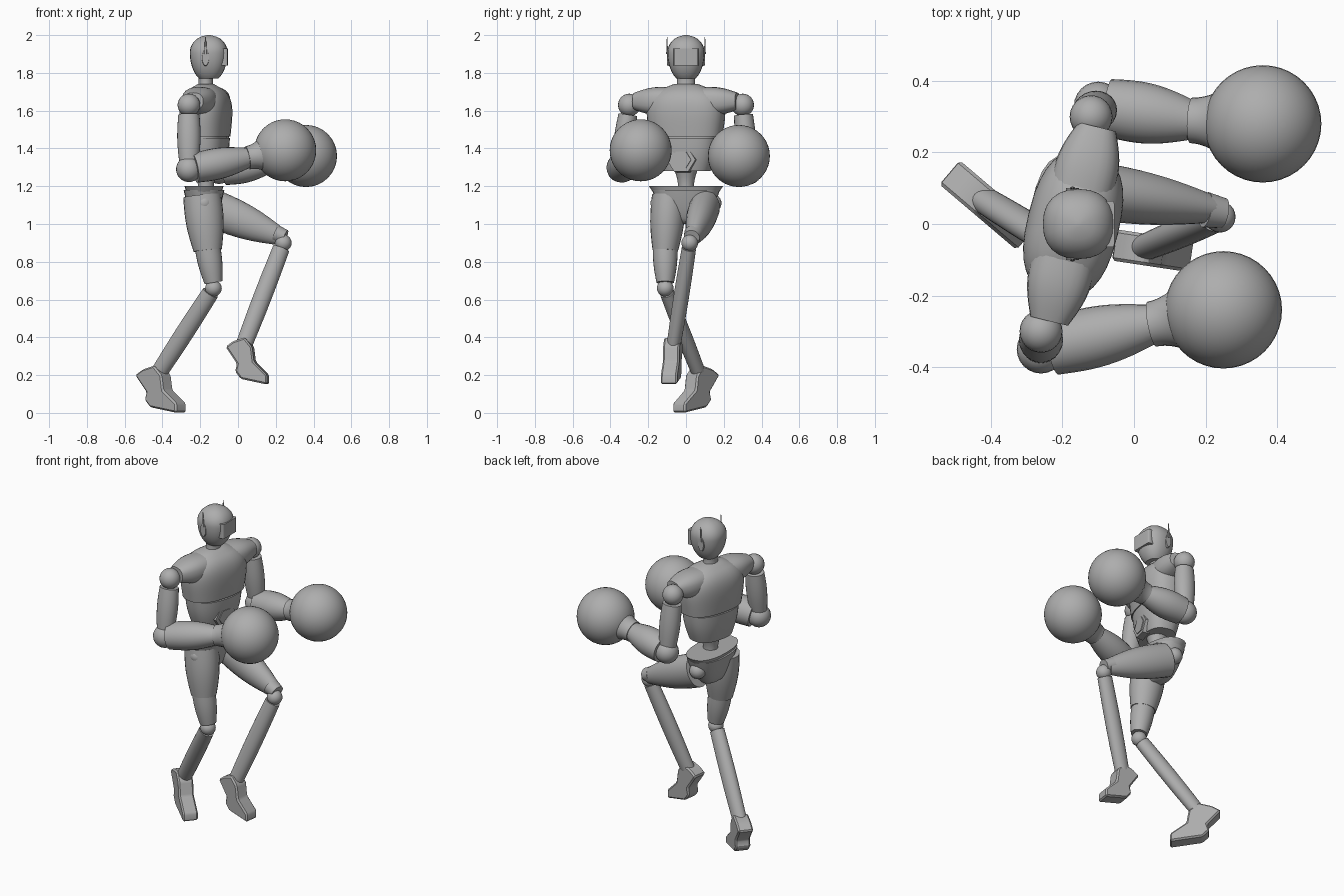
import bpy, bmesh, math
from mathutils import Vector

if "Cube" in bpy.data.objects:
    bpy.data.objects.remove(bpy.data.objects["Cube"])

grey = bpy.data.materials.new("plain grey")
grey.use_nodes = True
grey.diffuse_color = (0.42, 0.42, 0.42, 1)
grey.node_tree.nodes["Principled BSDF"].inputs["Base Color"].default_value = grey.diffuse_color

X, Y, Z = Vector((1, 0, 0)), Vector((0, 1, 0)), Vector((0, 0, 1))
SPINE = X * -0.17
# The chest is turned to its own right
ACROSS = Vector((0.24, 0.97, 0))
FORWARD = ACROSS.cross(Z)
SIDES = (("left", 1), ("right", -1))


def finish(name, bm, angle=40):
    bmesh.ops.recalc_face_normals(bm, faces=bm.faces)
    mesh = bpy.data.meshes.new(name)
    bm.to_mesh(mesh)
    bm.free()
    mesh.materials.append(grey)
    ob = bpy.data.objects.new(name, mesh)
    bpy.context.collection.objects.link(ob)
    bpy.ops.object.select_all(action="DESELECT")
    ob.select_set(True)
    bpy.context.view_layer.objects.active = ob
    bpy.ops.object.shade_smooth_by_angle(angle=math.radians(angle))


def taper(tip, bulge=0.0):
    return lambda t: 1 + (tip - 1) * t + bulge * math.sin(math.pi * t)


def signed_power(value, power):
    return math.copysign(abs(value) ** (2 / power), value)


def loft(name, start, end, width, depth, shape=taper(1), hint=Y, power=2.0, sides=24, rings=12):
    """Rounded tube from start to end, its thickness following shape(t)."""
    start, end = Vector(start), Vector(end)
    axis = (end - start).normalized()
    u = (hint - axis * hint.dot(axis)).normalized()
    v = axis.cross(u)
    bm = bmesh.new()
    loops = []
    for i in range(rings + 1):
        t = i / rings
        centre, size = start.lerp(end, t), shape(t)
        loop = []
        for k in range(sides):
            angle = math.tau * k / sides
            a = signed_power(math.cos(angle), power) * width * size
            b = signed_power(math.sin(angle), power) * depth * size
            loop.append(bm.verts.new(centre + u * a + v * b))
        loops.append(loop)
    for low, high in zip(loops, loops[1:]):
        for k in range(sides):
            j = (k + 1) % sides
            bm.faces.new((low[k], low[j], high[j], high[k]))
    bm.faces.new(loops[0])
    bm.faces.new(loops[-1])
    finish(name, bm)


def ball(name, centre, radius, segments=24):
    bm = bmesh.new()
    bmesh.ops.create_uvsphere(bm, u_segments=segments, v_segments=segments // 2, radius=radius)
    bmesh.ops.translate(bm, verts=bm.verts, vec=centre)
    finish(name, bm)


# Side outline of a foot about its ankle: forward, up
FOOT = [(-0.08, 0.02), (-0.02, -0.07), (-0.03, -0.11), (0, -0.15), (0.14, -0.18),
        (0.14, -0.13), (0.07, -0.06), (0.06, 0.02), (0.02, 0.07), (-0.04, 0.05)]


def foot(name, ankle, slope, half=0.044):
    along = X + Y * slope
    across = Z.cross(along).normalized() * half
    bm = bmesh.new()
    walls = [[bm.verts.new(ankle + along * f + Z * h + across * s) for f, h in FOOT]
             for s in (-1, 1)]
    for wall in walls:
        bm.faces.new(wall)
    for k in range(len(FOOT)):
        bm.faces.new((walls[0][k - 1], walls[0][k], walls[1][k], walls[1][k - 1]))
    bmesh.ops.recalc_face_normals(bm, faces=bm.faces)
    bmesh.ops.bevel(bm, geom=bm.edges[:], offset=half / 5, segments=1, affect="EDGES")
    finish(name, bm, 30)


def arm(side, shoulder, elbow, wrist, fist):
    shoulder, elbow, wrist, fist = map(Vector, (shoulder, elbow, wrist, fist))
    ball(side + "_shoulder_joint", shoulder, 0.06)
    loft(side + "_upper_arm", shoulder.lerp(elbow, 0.15), shoulder.lerp(elbow, 0.9),
         0.05, 0.056, taper(0.9, 0.15))
    ball(side + "_elbow_joint", elbow, 0.068)
    loft(side + "_forearm", elbow.lerp(wrist, 0.1), wrist, 0.08, 0.078, taper(0.7, 0.2))
    aim = (fist - wrist).normalized()
    loft(side + "_glove_cuff", wrist, wrist + aim * 0.1, 0.064, 0.062,
         lambda t: 1 + 0.6 * t ** 2)
    ball(side + "_glove", fist, 0.164, 40)


def lower_leg(side, knee, ankle, slope):
    knee, ankle = Vector(knee), Vector(ankle)
    ball(side + "_knee_joint", knee, 0.044)
    loft(side + "_shin", knee.lerp(ankle, 0.05), ankle, 0.038, 0.045, taper(0.95, 0.1))
    foot(side + "_foot", ankle, slope)


def skull(t):
    u = (t - 0.6) / (0.4 if t > 0.6 else 0.7)
    return max(0.1, 1 - u * u) ** 0.5 if t < 1 else 0.1


def ribs(t):
    return max(0.3, (1 - t ** 4) ** 0.5 * (0.88 + 0.2 * t))


# Head with visor, ear discs and antennae
crown = X * -0.155
loft("head", crown + Z * 1.77, crown + Z * 2, 0.098, 0.1, skull, power=2.3, rings=24)
loft("visor", X * -0.076 + Z * 1.84, X * -0.076 + Z * 1.93, 0.065, 0.022, power=8, rings=1)
for side, s in SIDES:
    ear = X * -0.172 + Y * s * 0.1
    loft(side + "_ear_disc", ear + Z * 1.88 - Y * s * 0.02, ear + Z * 1.88, 0.045, 0.02,
         taper(0.9), hint=Z, rings=1)
    loft(side + "_antenna", ear + Z * 1.9, ear + Z * 1.99, 0.005, 0.008, taper(0.3), sides=8)
loft("neck", SPINE + Z * 1.7, SPINE + Z * 1.8, 0.055, 0.045, taper(0.9, -0.1))

# Torso shells
loft("chest", SPINE + Z * 1.462, SPINE + Z * 1.74, 0.22, 0.135, ribs, ACROSS, 2.5, 32, 20)
loft("abdomen", SPINE + Z * 1.28, SPINE + Z * 1.455, 0.13, 0.09, taper(1.32, 0.06), ACROSS, 2.5, 32)
loft("torso_seam", SPINE + Z * 1.44, SPINE + Z * 1.48, 0.165, 0.1, hint=ACROSS, power=2.5, rings=1)
for name, size, reach in (("stomach_panel", 0.085, 0.11), ("stomach_hexagon", 0.06, 0.115)):
    centre = SPINE + Z * 1.34 + FORWARD * reach
    loft(name, centre - FORWARD * 0.04, centre, size, size * 0.9, taper(0.92), ACROSS,
         sides=6, rings=1)
loft("waist", SPINE + Z * 1.1, SPINE + Z * 1.3, 0.06, 0.06, taper(1.1, -0.35))
for side, s in SIDES:
    root = SPINE + Z * 1.65
    loft(side + "_shoulder_sleeve", root + ACROSS * s * 0.1, root + ACROSS * s * 0.28,
         0.075, 0.09, taper(0.6, 0.15), Z, 2.5)

# Arms and boxing gloves
arm("right", (-0.26, -0.3, 1.63), (-0.26, -0.35, 1.29), (0.05, -0.28, 1.35), (0.25, -0.24, 1.39))
arm("left", (-0.12, 0.3, 1.63), (-0.1, 0.33, 1.28), (0.16, 0.29, 1.32), (0.36, 0.28, 1.36))

# Pelvis bowl, its rim and the hip joints
hips = X * -0.18
loft("pelvis", hips + Z, hips + Z * 1.18, 0.18, 0.108, lambda t: 0.3 + 0.7 * t ** 0.5, power=2.4)
loft("pelvis_rim", hips + Z * 1.16, hips + Z * 1.2, 0.17, 0.09, taper(1.15), power=2.4, rings=2)
for side, s in SIDES:
    ball(side + "_hip_joint", hips + Y * s * 0.14 + Z * 1.11, 0.048)

# Right leg, standing
loft("right_thigh", (-0.19, -0.09, 1.15), (-0.16, -0.11, 0.86), 0.09, 0.1, taper(0.75, 0.12))
loft("right_knee_sleeve", (-0.16, -0.11, 0.87), (-0.13, -0.11, 0.69), 0.066, 0.068, taper(0.7, 0.08))
lower_leg("right", (-0.13, -0.11, 0.66), (-0.44, 0.08, 0.18), -0.85)

# Left leg, raised
loft("left_thigh", (-0.15, 0.1, 1.09), (0.23, 0.04, 0.93), 0.08, 0.1, taper(0.45, 0.18))
loft("left_knee_cap", (0.2, 0.04, 0.95), (0.25, 0.03, 0.93), 0.05, 0.046, taper(0.85))
lower_leg("left", (0.24, 0.02, 0.9), (0.02, -0.07, 0.33), -0.15)
